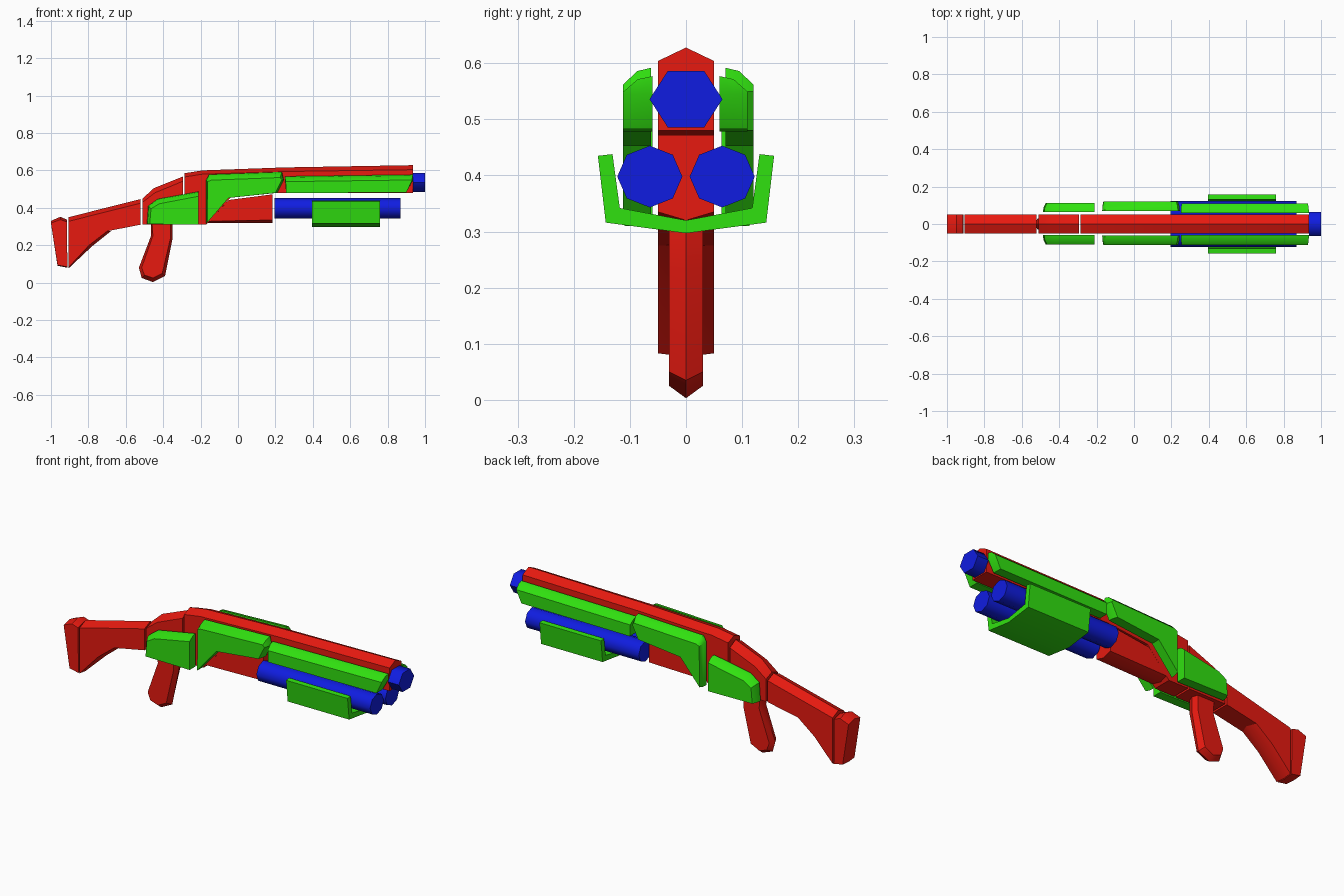
import bpy, bmesh, math

if "Cube" in bpy.data.objects:
    bpy.data.objects.remove(bpy.data.objects["Cube"])


def material(name, rgb):
    m = bpy.data.materials.new(name)
    m.diffuse_color = (*rgb, 1)
    m.use_nodes = True
    m.node_tree.nodes["Principled BSDF"].inputs["Base Color"].default_value = m.diffuse_color
    return m


RED = material("red", (0.8, 0.01, 0.005))
GREEN = material("green", (0.03, 0.75, 0.005))
BLUE = material("blue", (0.005, 0.012, 0.75))


def loft(name, rings, mat, angle=40):
    """Join rings of equal point count and cap both ends."""
    bm = bmesh.new()
    loops = [[bm.verts.new(p) for p in ring] for ring in rings]
    n = len(loops[0])
    for a, b in zip(loops, loops[1:]):
        for i in range(n):
            j = (i + 1) % n
            bm.faces.new((a[i], a[j], b[j], b[i]))
    bm.faces.new(loops[0])
    bm.faces.new(loops[-1])
    bmesh.ops.recalc_face_normals(bm, faces=bm.faces)
    me = bpy.data.meshes.new(name)
    bm.to_mesh(me)
    bm.free()
    for p in me.polygons:
        p.use_smooth = True
    me.set_sharp_from_angle(angle=math.radians(angle))
    me.materials.append(mat)
    ob = bpy.data.objects.new(name, me)
    bpy.context.collection.objects.link(ob)
    return ob


def ring(pts, y, k):
    # profile points are (x, z, inset x, inset z)
    return [(x + k * dx, y, z + k * dz) for x, z, dx, dz in pts]


def ridged(name, pts, w=0.05):
    """Body with a centre ridge and inset side faces."""
    return loft(name, [ring(pts, -w, 1), ring(pts, 0, 0), ring(pts, w, 1)], RED)


def plates(name, pts, left, right):
    """Pair of side plates with rounded outer edges; each side is (inner y, outer y)."""
    for side, (a, b) in (("left", left), ("right", right)):
        mid = a + (b - a) * 0.5
        loft(name + "_" + side,
             [ring(pts, a, 0), ring(pts, mid, 0.2), ring(pts, b, 1)], GREEN)


def tube(name, x0, x1, y, z, ry, rz, sides):
    rings = [[(x, y + ry * math.cos(2 * math.pi * i / sides),
               z + rz * math.sin(2 * math.pi * i / sides)) for i in range(sides)]
             for x in (x0, x1)]
    loft(name, rings, BLUE, 62)


# Stock
ridged("butt_plate", [(-1, .33, 0, -.012), (-.95, .352, 0, -.015), (-.915, .337, 0, -.012),
                      (-.912, .08, 0, .004), (-.965, .09, 0, .004)])
ridged("stock", [(-.905, .35, 0, -.022), (-.52, .447, 0, -.022),
                 (-.52, .31, 0, 0), (-.905, .235, 0, 0)])
ridged("stock_brace", [(-.905, .24, 0, 0), (-.72, .28, 0, 0), (-.68, .275, -.02, 0),
                       (-.78, .195, -.015, .006), (-.905, .077, 0, .006)])

# Receiver and long upper body
ridged("rear_receiver", [(-.51, .31, 0, 0), (-.51, .45, 0, -.02), (-.45, .505, .005, -.025),
                         (-.295, .567, 0, -.025), (-.295, .31, 0, 0)])
ridged("upper_body", [(-.285, .585, 0, -.02), (-.19, .6, 0, -.02), (.25, .616, 0, -.022),
                      (.935, .628, 0, -.024), (.935, .48, 0, 0), (.2, .48, 0, 0),
                      (-.04, .455, 0, 0), (-.17, .31, 0, 0), (-.285, .31, 0, 0)])
ridged("lower_receiver", [(-.165, .32, .01, .008), (-.05, .442, 0, 0),
                          (.185, .472, 0, 0), (.185, .32, 0, .015)])

# Grip
ridged("grip", [(-.465, .31, .006, 0), (-.35, .31, -.012, 0), (-.35, .235, -.012, 0),
                (-.39, .035, -.015, .015), (-.455, .003, 0, .022), (-.515, .025, .015, .015),
                (-.53, .08, .015, 0), (-.465, .25, .01, 0)], 0.03)

# Side plates
plates("rear_plate", [(-.487, .313, .015, 0), (-.48, .41, .015, -.015), (-.43, .447, .01, -.025),
                      (-.21, .487, 0, -.025), (-.21, .31, 0, 0)], (-.06, -.11), (.063, .113))
plates("receiver_plate", [(-.17, .55, .008, -.01), (-.155, .578, .012, -.03), (.235, .592, -.01, -.03),
                          (.245, .55, -.01, 0), (.21, .48, -.01, 0), (-.05, .453, 0, 0),
                          (-.17, .315, .006, .006)], (-.062, -.112), (.07, .12))
plates("handguard", [(.25, .568, .005, -.028), (.935, .577, -.005, -.028), (.935, .545, -.005, 0),
                     (.9, .483, 0, 0), (.257, .478, 0, 0)], (-.06, -.112), (.06, .11))

# Barrel and twin magazine tubes
tube("barrel", .935, 1, 0, .536, .065, .058, 6)
for side, s in (("left", -1), ("right", 1)):
    tube("magazine_" + side, .195, .87, s * .0645, .398, .058, .055, 8)

# Pump: U-shaped section run along x
half = [(.143, .316), (.157, .435), (.131, .438), (.118, .342)]
section = [(0, .297)] + half + [(0, .32)] + [(-y, z) for y, z in reversed(half)]
loft("pump", [[(x, y, z) for y, z in section] for x in (.395, .76)], GREEN)
